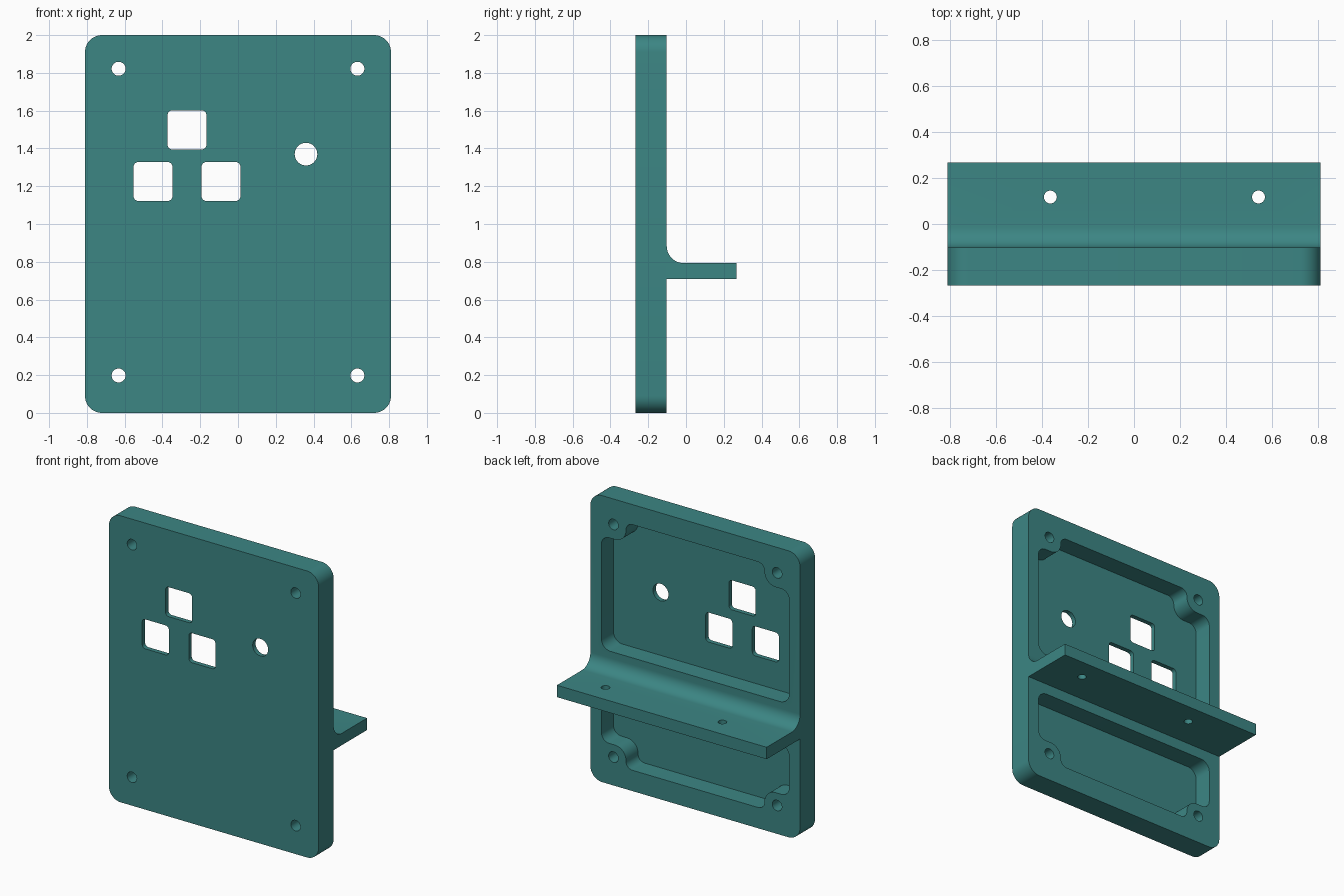
import bpy, bmesh, math
from mathutils import Vector

if "Cube" in bpy.data.objects:
    bpy.data.objects.remove(bpy.data.objects["Cube"])

teal = bpy.data.materials.new("teal")
teal.diffuse_color = (0.045, 0.238, 0.231, 1)
teal.use_nodes = True
teal.node_tree.nodes["Principled BSDF"].inputs["Base Color"].default_value = teal.diffuse_color

FRONT, BACK, REAR = -0.267, -0.102, 0.267   # front face, plate back, shelf edge
FLOOR = -0.235                              # pocket floor
W = 0.81                                    # half width


def rounded(corners, steps=10):
    """Outline from (u, v, radius) corners, each rounded by an arc."""
    out = []
    n = len(corners)
    for i, (u, v, r) in enumerate(corners):
        p = Vector((u, v))
        if r == 0:
            out.append(p)
            continue
        a = (Vector(corners[i - 1][:2]) - p).normalized()
        b = (Vector(corners[(i + 1) % n][:2]) - p).normalized()
        c = p + (a + b) * r                 # right-angle corners only
        for k in range(steps + 1):
            t = k / steps * math.pi / 2
            out.append(c - b * r * math.cos(t) - a * r * math.sin(t))
    return out


def box_outline(u, v, w, h, r):
    return rounded([(u - w / 2, v - h / 2, r), (u + w / 2, v - h / 2, r),
                    (u + w / 2, v + h / 2, r), (u - w / 2, v + h / 2, r)])


def circle(u, v, r, n=32):
    return [Vector((u + r * math.cos(2 * math.pi * k / n),
                    v + r * math.sin(2 * math.pi * k / n))) for k in range(n)]


def prism(name, outline, axis, lo, hi):
    """Extrude an outline along x, y or z between lo and hi."""
    place = {"x": lambda p, d: (d, p.x, p.y),
             "y": lambda p, d: (p.x, d, p.y),
             "z": lambda p, d: (p.x, p.y, d)}[axis]
    bm = bmesh.new()
    a = [bm.verts.new(place(p, lo)) for p in outline]
    b = [bm.verts.new(place(p, hi)) for p in outline]
    bm.faces.new(a)
    bm.faces.new(b[::-1])
    n = len(a)
    for i in range(n):
        bm.faces.new((a[i], b[i], b[(i + 1) % n], a[(i + 1) % n]))
    bmesh.ops.recalc_face_normals(bm, faces=bm.faces)
    me = bpy.data.meshes.new(name)
    bm.to_mesh(me)
    bm.free()
    me.materials.append(teal)
    ob = bpy.data.objects.new(name, me)
    bpy.context.collection.objects.link(ob)
    return ob


def combine(body, tool, operation):
    bpy.context.view_layer.objects.active = body
    mod = body.modifiers.new(operation.lower(), "BOOLEAN")
    mod.operation, mod.solver, mod.object = operation, "EXACT", tool
    bpy.ops.object.modifier_apply(modifier=mod.name)
    bpy.data.objects.remove(tool)


# Plate with rounded corners
plate = prism("panel_with_shelf", box_outline(0, 1, 2 * W, 2, 0.09), "y", FRONT, BACK)

# Shelf with a fillet on its upper side
shelf = prism("shelf", rounded([(BACK - 0.03, 0.71, 0), (REAR, 0.71, 0), (REAR, 0.793, 0),
                                (BACK, 0.793, 0.09), (BACK, 0.883, 0),
                                (BACK - 0.03, 0.883, 0)]), "x", -W, W)
combine(plate, shelf, "UNION")


# Rear pockets, stepped inwards around the screw holes
def pocket(inner, outer, s):
    half = [(0.725, inner, 0.07), (0.725, outer - s * 0.14, 0.06),
            (0.535, outer - s * 0.14, 0.085), (0.535, outer, 0.05)]
    outline = rounded(half + [(-x, z, r) for x, z, r in reversed(half)])
    combine(plate, prism("pocket", outline, "y", FLOOR, 0.1), "DIFFERENCE")


pocket(0.93, 1.86, 1)
pocket(0.635, 0.145, -1)

# Square windows
for x, z in ((-0.27, 1.498), (-0.45, 1.225), (-0.09, 1.225)):
    combine(plate, prism("window", box_outline(x, z, 0.206, 0.206, 0.025), "y", -0.4, 0), "DIFFERENCE")

# Round hole and corner screw holes
holes = [(0.36, 1.37, 0.06)] + [(x, z, 0.037) for x in (-0.632, 0.632) for z in (0.198, 1.822)]
for x, z, r in holes:
    combine(plate, prism("hole", circle(x, z, r), "y", -0.4, 0), "DIFFERENCE")

# Shelf screw holes
for x in (-0.363, 0.54):
    combine(plate, prism("shelf_hole", circle(x, 0.117, 0.028), "z", 0.6, 0.9), "DIFFERENCE")

plate.select_set(True)
bpy.context.view_layer.objects.active = plate
bpy.ops.object.shade_smooth_by_angle(angle=math.radians(30))
